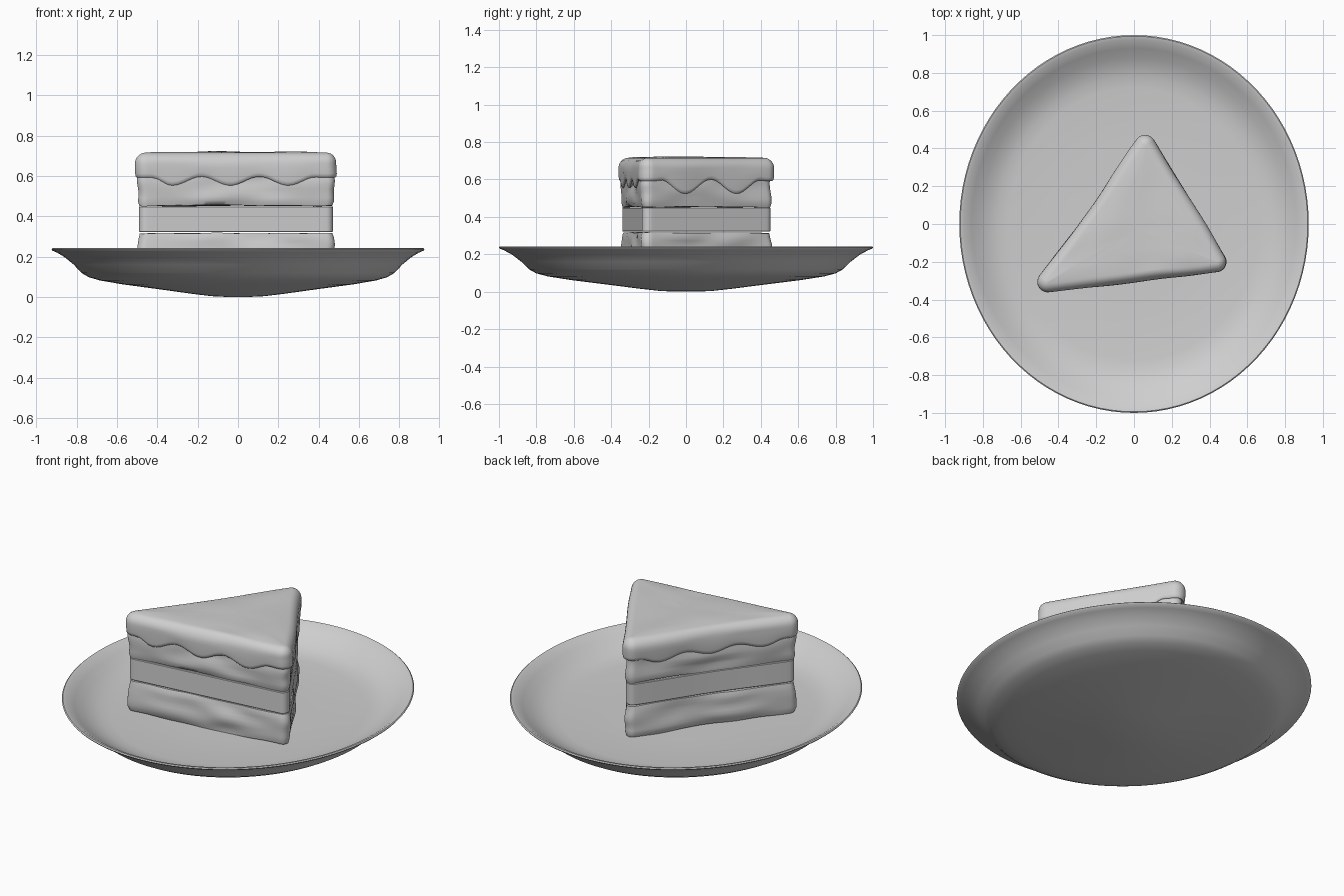
import bpy, bmesh, math
from mathutils import Vector, noise

if "Cube" in bpy.data.objects:
    bpy.data.objects.remove(bpy.data.objects["Cube"])

# The whole model is one plain grey
GREY = bpy.data.materials.new("plain grey")
GREY.diffuse_color = (0.62, 0.62, 0.62, 1)
GREY.use_nodes = True
GREY.node_tree.nodes["Principled BSDF"].inputs["Base Color"].default_value = GREY.diffuse_color

def loft(name, rings, mat, angle=40):
    """Closed solid through rings of equal length, capped at both ends."""
    bm = bmesh.new()
    vs = [[bm.verts.new(p) for p in ring] for ring in rings]
    n = len(vs[0])
    for a, b in zip(vs, vs[1:]):
        for i in range(n):
            j = (i + 1) % n
            bm.faces.new((a[i], a[j], b[j], b[i]))
    for ring in (vs[0], vs[-1]):
        c = bm.verts.new(sum((v.co for v in ring), Vector()) / n)
        for i in range(n):
            bm.faces.new((ring[i], ring[(i + 1) % n], c))
    bmesh.ops.recalc_face_normals(bm, faces=bm.faces)
    me = bpy.data.meshes.new(name)
    bm.to_mesh(me)
    bm.free()
    me.materials.append(mat)
    ob = bpy.data.objects.new(name, me)
    bpy.context.collection.objects.link(ob)
    bpy.ops.object.select_all(action='DESELECT')
    ob.select_set(True)
    bpy.context.view_layer.objects.active = ob
    bpy.ops.object.shade_smooth_by_angle(angle=math.radians(angle))
    return ob

# Slice footprint: corner centres of a rounded triangle, counter-clockwise
CORNERS = [Vector((-0.455, -0.305)), Vector((0.435, -0.20)), Vector((0.06, 0.415))]
MID = sum(CORNERS, Vector((0, 0))) / 3
BOW = (0.0, 0.0, 0.012)  # inward bow of each side
ARC, SIDE = 10, 36       # points per corner and per side

def outline(r, k=1.0):
    pts = []
    c = [MID + (p - MID) * k for p in CORNERS]
    for i in range(3):
        prev, cur, nxt = c[i - 1], c[i], c[(i + 1) % 3]
        d0, d1 = (cur - prev).normalized(), (nxt - cur).normalized()
        a0 = math.atan2(-d0.x, d0.y)
        turn = d0.angle(d1)
        for s in range(ARC + 1):
            a = a0 + turn * s / ARC
            pts.append(cur + r * Vector((math.cos(a), math.sin(a))))
        n = Vector((d1.y, -d1.x))
        for s in range(1, SIDE):
            t = s / SIDE
            pts.append(cur.lerp(nxt, t) + n * (r - k * BOW[i] * math.sin(math.pi * t) ** 2))
    return pts

def bumpy_ring(r, z, k=1.0, bump=0.0, wob=0.0):
    ring = []
    for p in outline(r, k):
        q = Vector((p.x * 4, p.y * 4, z * 13))
        out = (p - MID).normalized() * bump * noise.noise(q)
        dz = wob * noise.noise(Vector((p.x * 5, p.y * 5, z * 3 + 7)))
        ring.append((p.x + out.x, p.y + out.y, z + dz))
    return ring

# Plate: dished oval with a flared rim
PLATE = [(0.05, 0.0), (0.14, 0.004), (0.24, 0.015), (0.42, 0.038), (0.62, 0.063), (0.74, 0.082),
         (0.80, 0.098), (0.84, 0.120), (0.88, 0.160), (0.93, 0.198), (0.97, 0.220), (0.995, 0.230),
         (1.0, 0.237), (0.994, 0.242), (0.975, 0.238), (0.93, 0.209), (0.88, 0.178),
         (0.83, 0.155), (0.78, 0.141), (0.72, 0.134), (0.4, 0.130)]
N = 96
loft("plate", [[(0.925 * r * math.cos(2 * math.pi * i / N), r * math.sin(2 * math.pi * i / N), z)
                for i in range(N)] for r, z in PLATE], GREY, 50)

# Sponge layers: uneven sides with softened edges
def sponge(name, z0, z1):
    rings = [bumpy_ring(0.028, z0, 0.9, 0, 0.01), bumpy_ring(0.033, z0, 1, 0.01, 0.01)]
    steps = 9
    for s in range(1, steps):
        t = s / steps
        rings.append(bumpy_ring(0.038 + 0.003 * math.sin(math.pi * t), z0 + (z1 - z0) * t,
                                1, 0.018, 0.01))
    rings += [bumpy_ring(0.034, z1, 1, 0.01, 0.008), bumpy_ring(0.028, z1, 0.9, 0, 0.008)]
    return loft(name, rings, GREY, 60)

sponge("lower_sponge", 0.135, 0.316)
sponge("upper_sponge", 0.453, 0.64)

# Filling: crisp-sided slab
loft("cream_layer", [bumpy_ring(r, z) for r, z in
                     ((0.033, 0.322), (0.036, 0.325), (0.036, 0.447), (0.033, 0.450))], GREY, 30)

# Icing: rounded cap whose lower edge runs down in drips
DRIPS = ((0.575, 0.022, 3.1, 0.14), (0.562, 0.038, 2.25, 0.28), (0.578, 0.016, 3.0, 0.16))

def drip(i):
    side, s = divmod(i, ARC + SIDE)
    if s <= ARC:
        return 0.592
    t = (s - ARC) / SIDE
    mean, amp, freq, first = DRIPS[side]  # height, depth, count, first low point
    wave = mean - amp * math.cos(2 * math.pi * freq * (t - first))
    w = min(1, 8 * t, 8 * (1 - t))
    return 0.592 + (wave - 0.592) * w * w * (3 - 2 * w)

def drip_ring(r, lift):
    return [(p.x, p.y, drip(i) + lift) for i, p in enumerate(outline(r))]

icing = [bumpy_ring(0.02, 0.63, 0.9), bumpy_ring(0.028, 0.625), drip_ring(0.036, 0.006),
         drip_ring(0.046, 0.0), drip_ring(0.053, 0.006), drip_ring(0.055, 0.02),
         bumpy_ring(0.056, 0.64, 1, 0.008), bumpy_ring(0.055, 0.66, 1, 0.008)]
for s in range(1, 8):
    a = s / 7 * math.pi / 2
    icing.append(bumpy_ring(0.003 + 0.052 * math.cos(a), 0.66 + 0.056 * math.sin(a), 1, 0.006))
for k, z in ((0.9, 0.718), (0.7, 0.72), (0.45, 0.72), (0.2, 0.72)):
    icing.append(bumpy_ring(0.003, z, k, 0, 0.006))
loft("icing", icing, GREY, 60)
